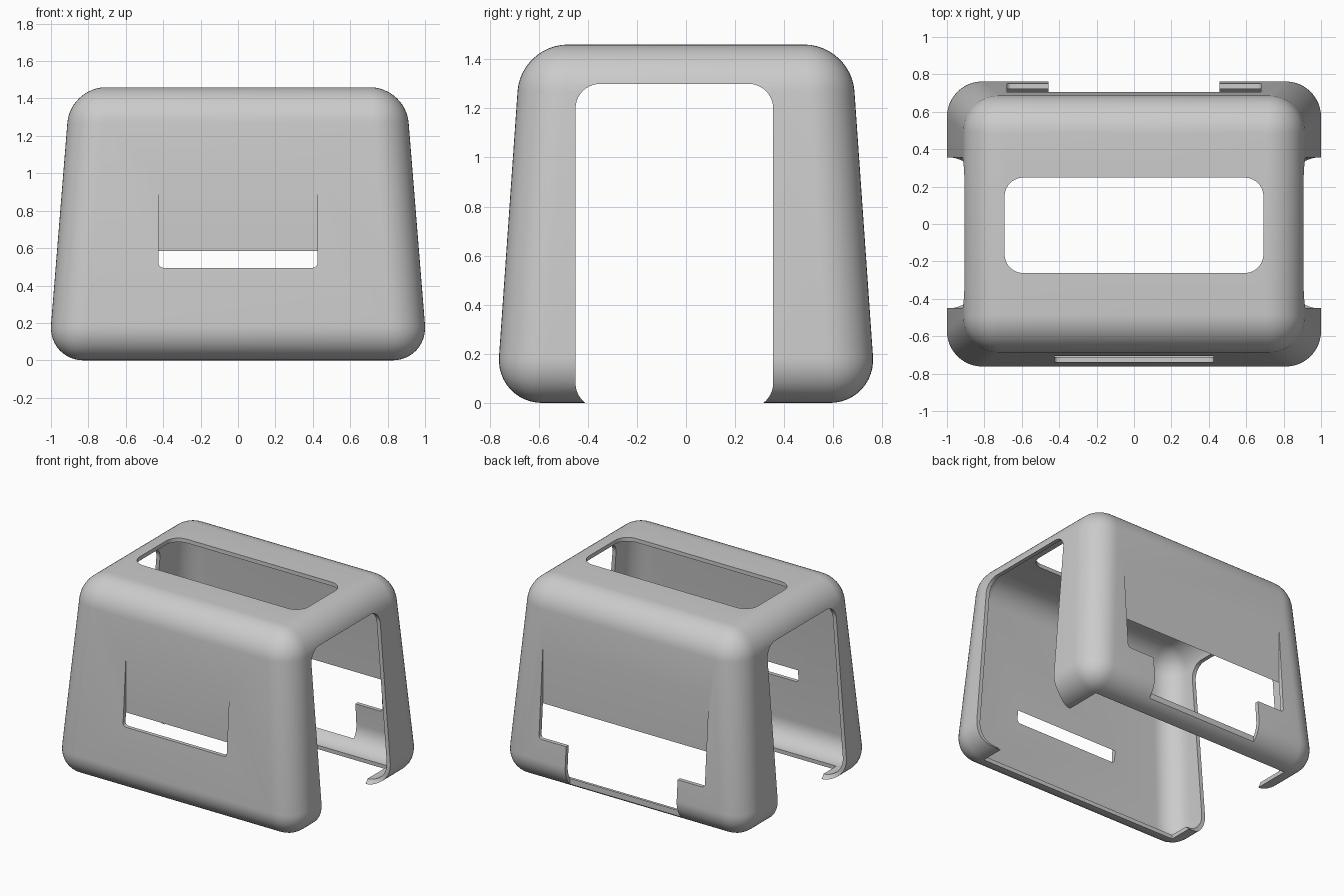
import bpy, bmesh, math
from mathutils import Vector

old = bpy.data.objects.get("Cube")
if old:
    bpy.data.objects.remove(old, do_unlink=True)

grey = bpy.data.materials.new("plain_grey")
grey.use_nodes = True
grey.diffuse_color = (0.6, 0.6, 0.6, 1)
grey.node_tree.nodes["Principled BSDF"].inputs["Base Color"].default_value = grey.diffuse_color

HEIGHT, RADIUS, WALL = 1.46, 0.19, 0.029


def make_object(name, bm):
    mesh = bpy.data.meshes.new(name)
    bm.to_mesh(mesh)
    bm.free()
    mesh.materials.append(grey)
    obj = bpy.data.objects.new(name, mesh)
    bpy.context.collection.objects.link(obj)
    return obj


def rounded_prism(name, axis, u, v, depth, r):
    """Rounded rectangle u by v, extruded over depth along the axis."""
    corners = [(u[1] - r, v[1] - r), (u[0] + r, v[1] - r),
               (u[0] + r, v[0] + r), (u[1] - r, v[0] + r)]
    steps = 10
    bm = bmesh.new()
    ring = []
    for quarter, (cu, cv) in enumerate(corners):
        for i in range(steps + 1):
            a = math.pi / 2 * (quarter + i / steps)
            co = [cu + r * math.cos(a), cv + r * math.sin(a)]
            co.insert(axis, depth[0])
            ring.append(bm.verts.new(co))
    face = bm.faces.new(ring)
    out = bmesh.ops.extrude_face_region(bm, geom=[face])
    offset = Vector((0, 0, 0))
    offset[axis] = depth[1] - depth[0]
    bmesh.ops.translate(bm, vec=offset,
                        verts=[g for g in out["geom"] if isinstance(g, bmesh.types.BMVert)])
    bmesh.ops.recalc_face_normals(bm, faces=bm.faces)
    obj = make_object(name, bm)
    obj.hide_render = True
    return obj


def apply(obj, modifier):
    bpy.context.view_layer.objects.active = obj
    bpy.ops.object.modifier_apply(modifier=modifier.name)


# Tapered, rounded cover with an open underside
bm = bmesh.new()
bmesh.ops.create_cube(bm, size=2)
for vert in bm.verts:
    top = vert.co.z > 0
    vert.co.x *= 0.897 if top else 1.015
    vert.co.y *= 0.673 if top else 0.775
    vert.co.z = HEIGHT if top else 0
bmesh.ops.bevel(bm, geom=bm.edges[:], offset=RADIUS, offset_type='OFFSET',
                segments=12, profile=0.5, affect='EDGES')
bmesh.ops.recalc_face_normals(bm, faces=bm.faces)
underside = min(bm.faces, key=lambda f: f.calc_center_median().z)
bmesh.ops.delete(bm, geom=[underside], context='FACES')
cover = make_object("cover_shell", bm)

shell = cover.modifiers.new("wall", 'SOLIDIFY')
shell.thickness = WALL
shell.offset = -1
shell.use_even_offset = True
apply(cover, shell)

# Openings; the upright panel cuts break through the sloping wall near their lower edge
cutters = [
    rounded_prism("side_opening", 0, (-0.45, 0.355), (-0.02, 1.3), (-1.3, 1.3), 0.1),
    rounded_prism("top_opening", 2, (-0.692, 0.692), (-0.262, 0.248), (1.2, 1.7), 0.1),
    rounded_prism("front_panel_recess", 1, (-0.425, 0.425), (0.495, 1.2), (-1, -0.705), 0.025),
    rounded_prism("back_panel_recess", 1, (-0.68, 0.68), (0.34, 1.2), (0.705, 1), 0.025),
    rounded_prism("back_notch", 1, (-0.457, 0.457), (-0.1, 0.4), (0.705, 1.1), 0.02),
]
for cutter in cutters:
    cut = cover.modifiers.new(cutter.name, 'BOOLEAN')
    cut.operation = 'DIFFERENCE'
    cut.solver = 'EXACT'
    cut.object = cutter
    apply(cover, cut)
    bpy.data.objects.remove(cutter, do_unlink=True)

# Smooth curves with crisp cut edges
bpy.ops.object.select_all(action='DESELECT')
cover.select_set(True)
bpy.context.view_layer.objects.active = cover
bpy.ops.object.shade_smooth_by_angle(angle=math.radians(30))
